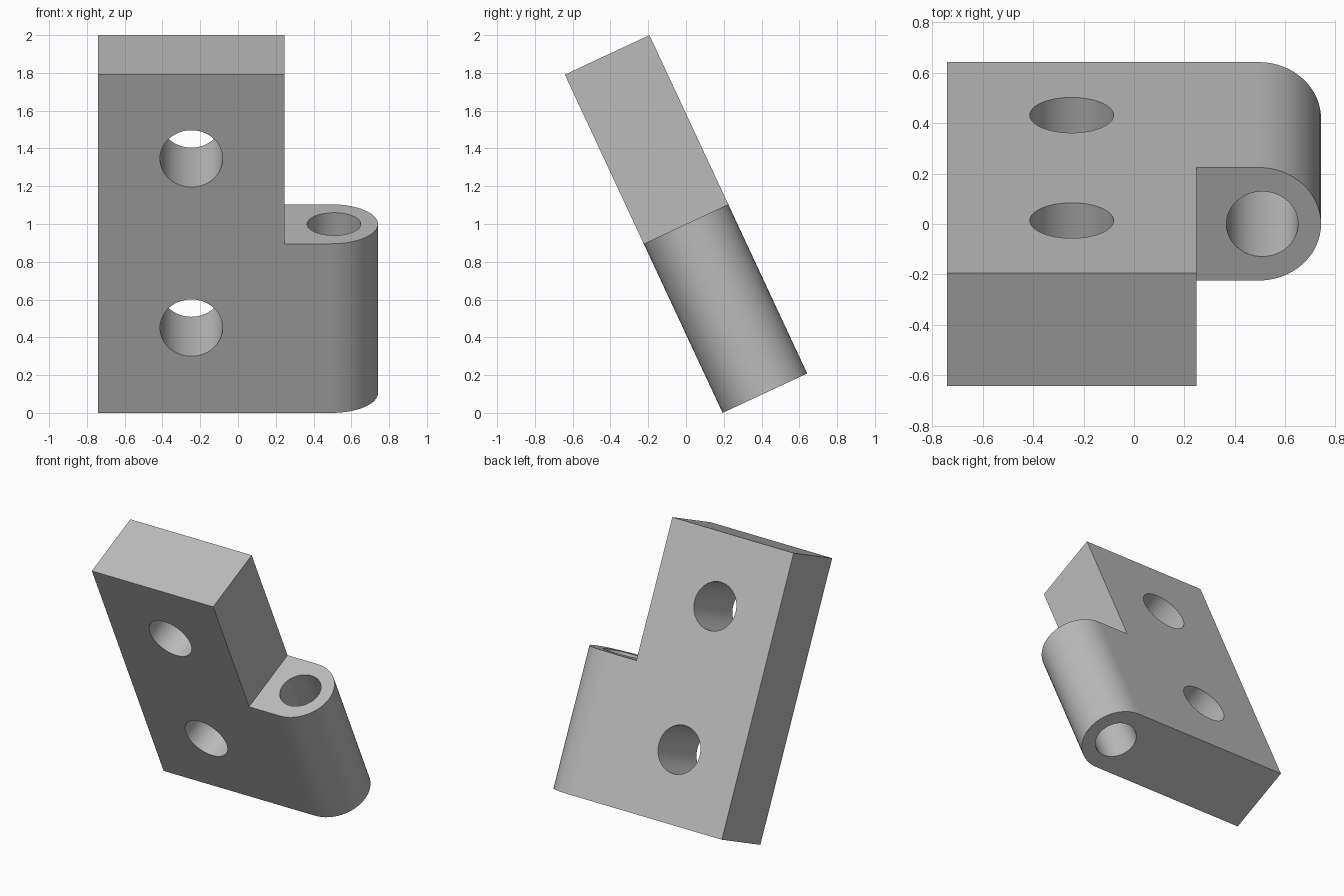
import bpy
import bmesh
from math import sin, cos, pi, radians
from mathutils import Matrix

cube = bpy.data.objects.get("Cube")
if cube:
    bpy.data.objects.remove(cube, do_unlink=True)

UNIT = 0.494                      # plate thickness drives every proportion
WIDTH, LENGTH = 3 * UNIT, 4 * UNIT
HALF = WIDTH / 2
R = UNIT / 2
TILT = radians(25)

grey = bpy.data.materials.new("plain grey")
grey.use_nodes = True
COLOUR = (0.5, 0.5, 0.5, 1)
grey.diffuse_color = COLOUR
grey.node_tree.nodes["Principled BSDF"].inputs["Base Color"].default_value = COLOUR


def make_object(name, bm):
    bmesh.ops.recalc_face_normals(bm, faces=bm.faces)
    mesh = bpy.data.meshes.new(name)
    bm.to_mesh(mesh)
    bm.free()
    mesh.materials.append(grey)
    obj = bpy.data.objects.new(name, mesh)
    bpy.context.collection.objects.link(obj)
    return obj


def extrude_profile(name, points, height):
    bm = bmesh.new()
    face = bm.faces.new([bm.verts.new((x, y, 0)) for x, y in points])
    top = bmesh.ops.extrude_face_region(bm, geom=[face])["geom"]
    verts = [v for v in top if isinstance(v, bmesh.types.BMVert)]
    bmesh.ops.translate(bm, verts=verts, vec=(0, 0, height))
    return make_object(name, bm)


def cylinder(name, radius, depth, matrix):
    bm = bmesh.new()
    bmesh.ops.create_cone(bm, cap_ends=True, segments=64, radius1=radius,
                          radius2=radius, depth=depth, matrix=matrix)
    return make_object(name, bm)


# Upright leaf with one rounded long edge
arc = [(HALF - R + R * cos(a), R + R * sin(a))
       for a in (-pi / 2 + pi * i / 32 for i in range(33))]
leaf = extrude_profile("hinge_leaf", [(-HALF, 0)] + arc + [(-HALF, UNIT)], LENGTH)

# Notch above the knuckle
bm = bmesh.new()
bmesh.ops.create_cube(bm, size=1, matrix=Matrix.Translation((R + 0.5, R, LENGTH / 2 + 1))
                      @ Matrix.Diagonal((1, 1, 2, 1)))
cutters = [make_object("notch_cutter", bm)]

# Pin bore and two screw holes
cutters.append(cylinder("pin_bore_cutter", 0.142, 4,
                        Matrix.Translation((0.508, R, 0))))
for z in (UNIT, 3 * UNIT):
    cutters.append(cylinder("screw_hole_cutter", 0.166, 2,
                            Matrix.Translation((-R, R, z + 0.003))
                            @ Matrix.Rotation(pi / 2, 4, "X")))

bpy.ops.object.select_all(action="DESELECT")
leaf.select_set(True)
bpy.context.view_layer.objects.active = leaf
for cutter in cutters:
    mod = leaf.modifiers.new("cut", "BOOLEAN")
    mod.operation = "DIFFERENCE"
    mod.solver = "EXACT"
    mod.object = cutter
    bpy.ops.object.modifier_apply(modifier=mod.name)
    bpy.data.objects.remove(cutter, do_unlink=True)

# Smooth the curved walls, keep the planes flat
bpy.ops.object.shade_smooth_by_angle(angle=radians(30))
for poly in leaf.data.polygons:
    if max(abs(c) for c in poly.normal) > 0.9999:
        poly.use_smooth = False

# Lean the leaf back to front, resting on its lower front edge
y0 = (LENGTH * sin(TILT) - UNIT * cos(TILT)) / 2
leaf.data.transform(Matrix.Translation((0, y0, 0)) @ Matrix.Rotation(TILT, 4, "X"))
